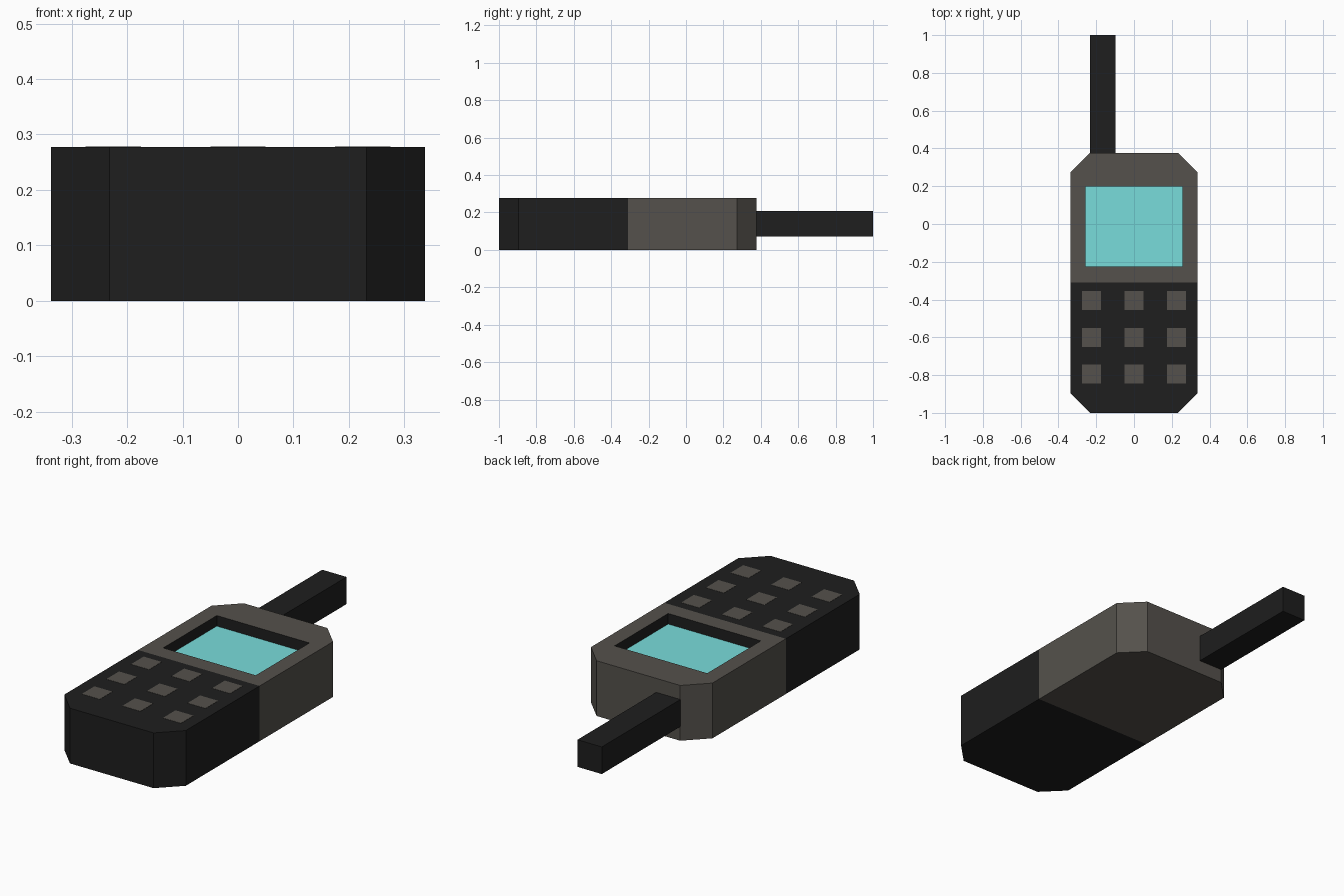
import bpy, bmesh

if "Cube" in bpy.data.objects:
    bpy.data.objects.remove(bpy.data.objects["Cube"])

W, H = 0.337, 0.277            # half width and thickness of the handset
BOTTOM, JOINT, TOP = -1.0, -0.31, 0.377
CUT = 0.105                    # corner chamfer
DEPTH = 0.055                  # how far the screen is sunk


def material(name, rgb):
    m = bpy.data.materials.new(name)
    m.diffuse_color = (*rgb, 1)
    m.use_nodes = True
    m.node_tree.nodes["Principled BSDF"].inputs["Base Color"].default_value = m.diffuse_color
    return m


black = material("black_plastic", (0.013, 0.013, 0.013))
grey = material("grey_plastic", (0.09, 0.083, 0.072))
cyan = material("screen_blue", (0.19, 0.72, 0.71))


def prism(name, outline, z0, z1, *mats):
    """Extrude a flat outline from z0 to z1."""
    bm = bmesh.new()
    base = bm.faces.new([bm.verts.new((x, y, z0)) for x, y in outline])
    new = bmesh.ops.extrude_face_region(bm, geom=[base], use_keep_orig=True)["geom"]
    bmesh.ops.translate(bm, vec=(0, 0, z1 - z0),
                        verts=[g for g in new if isinstance(g, bmesh.types.BMVert)])
    bmesh.ops.recalc_face_normals(bm, faces=bm.faces)
    me = bpy.data.meshes.new(name)
    bm.to_mesh(me)
    bm.free()
    for m in mats:
        me.materials.append(m)
    ob = bpy.data.objects.new(name, me)
    bpy.context.collection.objects.link(ob)
    return ob


def box(name, x0, x1, y0, y1, z0, z1, *mats):
    return prism(name, [(x0, y0), (x1, y0), (x1, y1), (x0, y1)], z0, z1, *mats)


def half_body(name, joint, end, *mats):
    """Block with the two corners at its far end chamfered."""
    shoulder = end - CUT if end > joint else end + CUT
    side = [(W, joint), (W, shoulder), (W - CUT, end)]
    return prism(name, side + [(-x, y) for x, y in reversed(side)], 0, H, *mats)


# Two-tone body
half_body("keypad_body", JOINT, BOTTOM, black)
upper = half_body("screen_body", JOINT, TOP, grey, black)

# Screen recess cut into the upper body
SX, SY0, SY1 = 0.257, -0.226, 0.199
cutter = box("recess_cutter", -SX, SX, SY0, SY1, H - DEPTH, H + 0.1)
cutter.hide_render = True
mod = upper.modifiers.new("recess", 'BOOLEAN')
mod.operation, mod.solver, mod.object = 'DIFFERENCE', 'EXACT', cutter
bpy.context.view_layer.objects.active = upper
bpy.ops.object.modifier_apply(modifier=mod.name)
bpy.data.objects.remove(cutter)

# Dark walls inside the recess
for f in upper.data.polygons:
    x, y, z = f.center
    inside = abs(x) < SX + 0.01 and SY0 - 0.01 < y < SY1 + 0.01
    f.material_index = int(inside and H - DEPTH - 0.01 < z < H - 0.01)

# Screen panel on the recess floor
box("screen", -SX, SX, SY0, SY1, H - DEPTH - 0.002, H - DEPTH + 0.002, cyan)

# Flush keys, three by three
for row in range(3):
    for col in range(3):
        x, y = (col - 1) * 0.225, -0.405 - row * 0.195
        box(f"key_{row}_{col}", x - 0.05, x + 0.05, y - 0.05, y + 0.05,
            H - 0.002, H + 0.001, grey)

# Antenna
box("antenna", -0.233, -0.098, TOP, 1.0, 0.071, 0.207, black)
